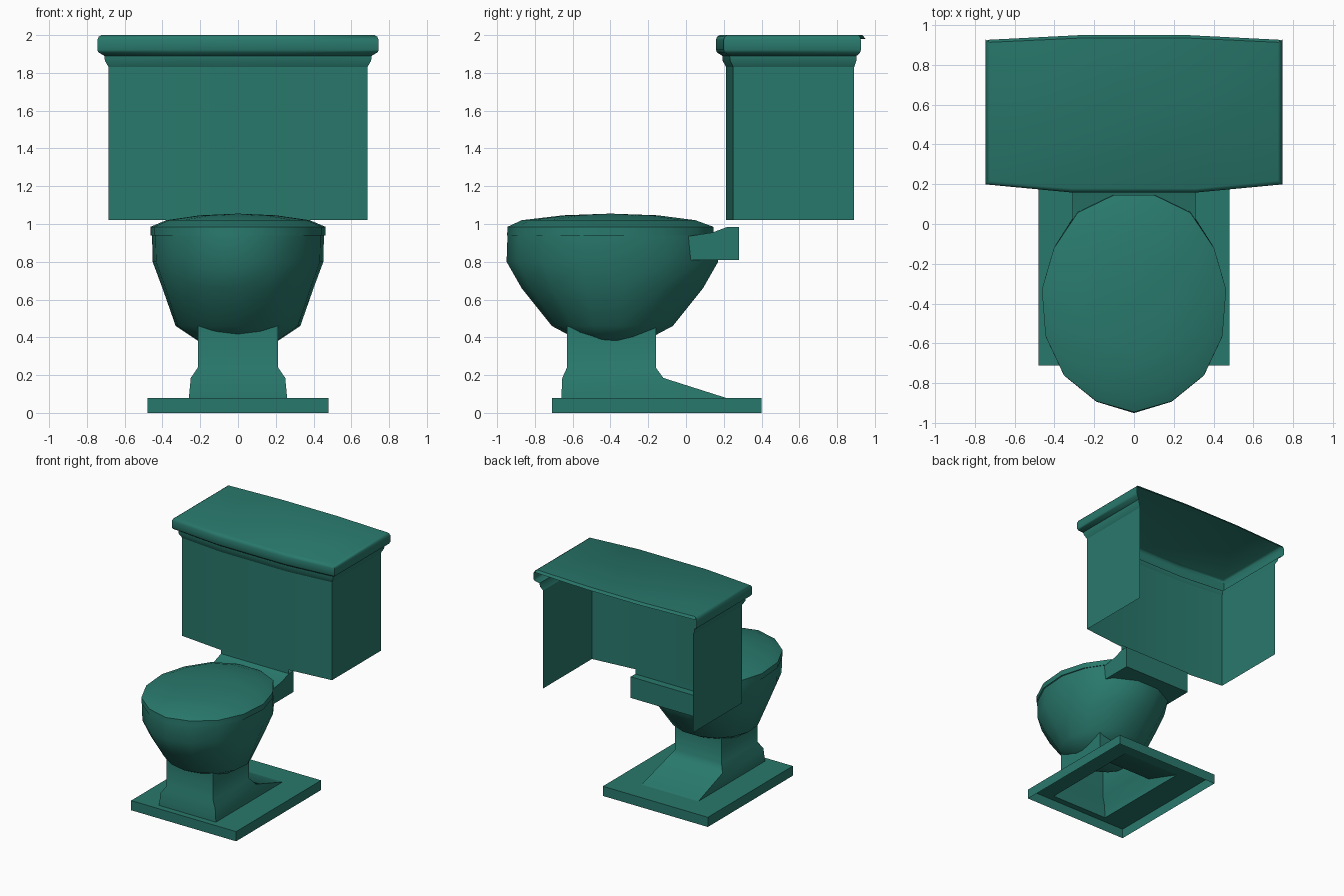
import bpy, math

if "Cube" in bpy.data.objects:
    bpy.data.objects.remove(bpy.data.objects["Cube"])

mat = bpy.data.materials.new("teal_ceramic")
mat.diffuse_color = (0.022, 0.19, 0.15, 1)
mat.use_nodes = True
mat.node_tree.nodes["Principled BSDF"].inputs["Base Color"].default_value = mat.diffuse_color


def make(name, verts, faces, angle=40):
    me = bpy.data.meshes.new(name)
    me.from_pydata(verts, [], faces)
    me.update()
    me.materials.append(mat)
    ob = bpy.data.objects.new(name, me)
    bpy.context.collection.objects.link(ob)
    bpy.ops.object.select_all(action='DESELECT')
    ob.select_set(True)
    bpy.context.view_layer.objects.active = ob
    bpy.ops.object.shade_smooth_by_angle(angle=math.radians(angle))
    return ob


def loft(rows, closed=True, pole=None):
    """Skin equal-length rows of points; optionally finish on a pole."""
    n = len(rows[0])
    verts = [p for r in rows for p in r]
    faces = []
    span = n if closed else n - 1
    for k in range(len(rows) - 1):
        for i in range(span):
            j = (i + 1) % n
            faces.append((k*n + i, k*n + j, k*n + n + j, k*n + n + i))
    if pole:
        last = (len(rows) - 1) * n
        verts.append(pole)
        faces += [(last + i, last + (i + 1) % n, len(verts) - 1) for i in range(n)]
    return verts, faces


def rect(z, hw, y0, y1):
    return [(-hw, y0, z), (hw, y0, z), (hw, y1, z), (-hw, y1, z)]


# Egg-shaped outline shared by bowl and seat lid (unit size, counter-clockwise)
half = [(0, -1), (.41, -.9), (.76, -.66), (.96, -.3), (1, .13), (.87, .51), (.61, .84), (.22, 1)]
outline = half + [(-x, y) for x, y in reversed(half[1:])]


def egg(z, hw, y0, y1):
    c, h = (y0 + y1) / 2, (y1 - y0) / 2
    return [(x * hw, c + y * h, z) for x, y in outline]


# Bowl (listed bottom to top order reversed so normals face outward)
rows = [egg(.94, .455, -.945, .15), egg(.80, .452, -.95, .17), egg(.66, .40, -.87, .09),
        egg(.46, .33, -.71, -.07), egg(.38, .21, -.56, -.22)]
v, f = loft(rows, pole=(0, -.39, .35))
make("bowl", v, [t[::-1] for t in f])

# Domed seat lid
rows = [egg(.94, .463, -.947, .147), egg(.985, .463, -.945, .145),
        egg(1.02, .38, -.87, .05), egg(1.046, .2, -.65, -.15)]
make("seat_lid", *loft(rows, pole=(0, -.4, 1.055)))

# Base plate and pedestal: one hollow shell, open underneath
base = [rect(0, .48, -.71, .40), rect(.08, .48, -.71, .40), rect(.08, .26, -.66, .21)]
make("base_plate", *loft(base))
ped = [rect(.08, .26, -.66, .21), rect(.185, .25, -.655, -.12),
       rect(.24, .213, -.63, -.16), rect(.46, .213, -.63, -.16)]
make("pedestal", *loft(ped))

# Bracket joining bowl and tank: side profile extruded across x
prof = [(.01, .81), (.28, .81), (.28, .985), (.22, .985), (.14, .955), (.01, .935)]
v, f = loft([[(s * .31, y, z) for y, z in prof] for s in (1, -1)])
f = [t[::-1] for t in f] + [tuple(range(6)), tuple(range(11, 5, -1))]
make("bracket", v, f, 20)
make("bracket_upright", [(-.31, .22, .98), (.31, .22, .98), (.31, .22, 1.03), (-.31, .22, 1.03)],
     [(0, 1, 2, 3)])


# Tank: bowed front and two sides, open at back and bottom
def tank_row(z, d):
    x, yb = .685 + d, .89 + d * .6
    return [(-x, yb, z), (-x, .25 - d * .85, z), (-.31, .212 - d * .9, z),
            (.31, .212 - d * .9, z), (x, .25 - d * .85, z), (x, yb, z)]


def tank_part(name, levels):
    return make(name, *loft([tank_row(z, d) for z, d in levels], closed=False))


tank_part("tank_body", [(1.02, 0), (1.83, 0)])
tank_part("tank_moulding", [(1.83, 0), (1.865, .02), (1.89, .022)])

# Tank lid: rolled edge, flat top and a bowed back lip
v, f = loft([tank_row(z, d) for z, d in
             [(1.89, .022), (1.908, .053), (1.922, .06), (1.975, .06), (1.992, .052), (2.0, .038)]],
            closed=False)
n = len(v)
v += [(.25, .935, 2.0), (-.25, .935, 2.0),
      (.74, .925, 1.98), (.25, .95, 1.98), (-.25, .95, 1.98), (-.74, .925, 1.98)]
f.append(tuple(range(n - 6, n + 2)))
f += [(n - 1, n + 2, n + 3, n), (n, n + 3, n + 4, n + 1), (n + 1, n + 4, n + 5, n - 6)]
make("tank_lid", v, f, 50)
